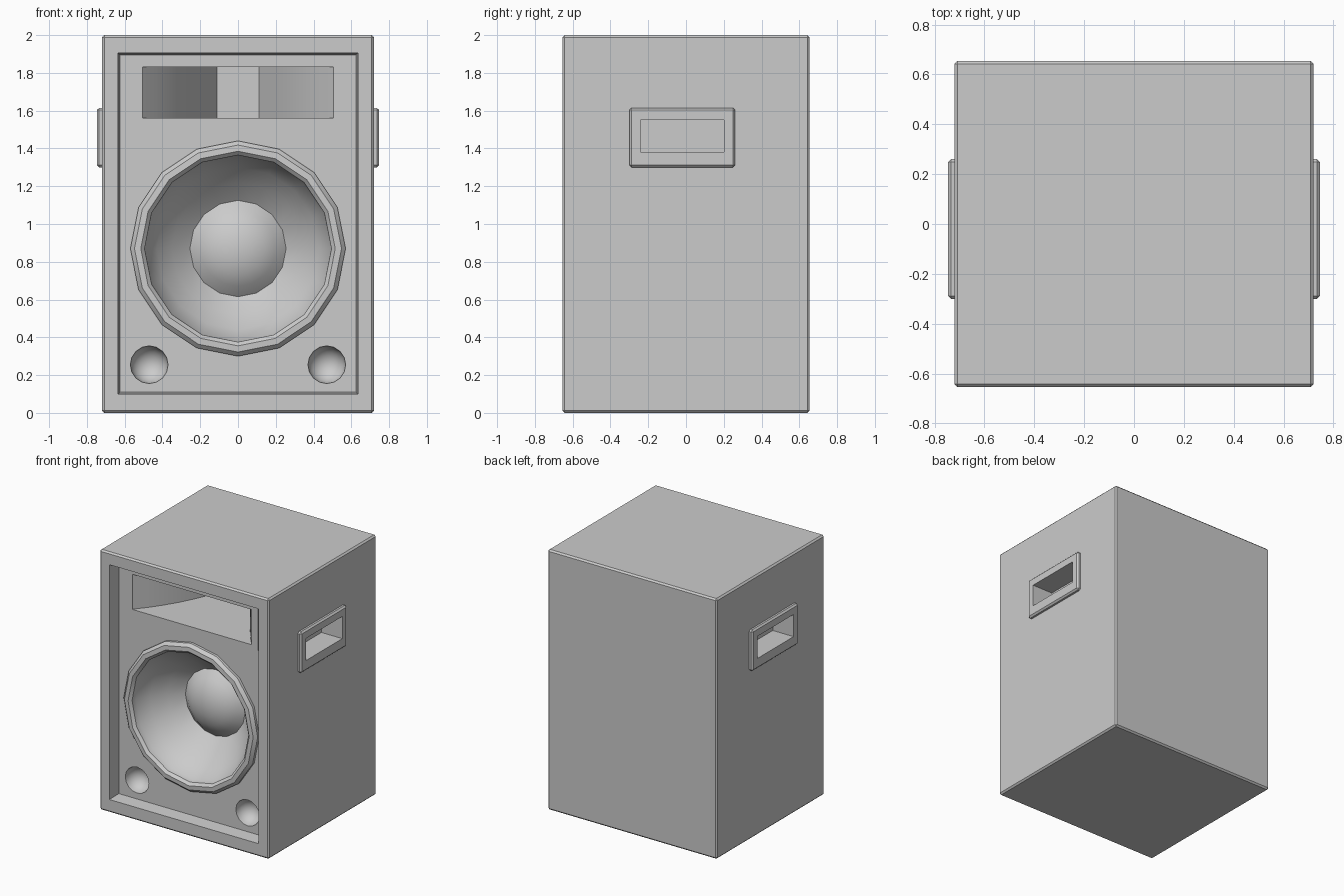
import bpy, bmesh, math
from mathutils import Matrix, Vector

if "Cube" in bpy.data.objects:
    bpy.data.objects.remove(bpy.data.objects["Cube"])

BAFFLE = -0.555  # y of the recessed front board


def finish(name, bm, angle=35):
    bmesh.ops.recalc_face_normals(bm, faces=bm.faces)
    me = bpy.data.meshes.new(name)
    bm.to_mesh(me)
    bm.free()
    ob = bpy.data.objects.new(name, me)
    bpy.context.collection.objects.link(ob)
    return ob


def box(name, lo, hi, bevel=0):
    lo, hi = Vector(lo), Vector(hi)
    bm = bmesh.new()
    bmesh.ops.create_cube(bm, size=1, matrix=Matrix.Translation((lo + hi) / 2)
                          @ Matrix.Diagonal((*(hi - lo), 1)))
    if bevel:
        bmesh.ops.bevel(bm, geom=bm.edges[:], offset=bevel, segments=1, affect='EDGES')
    return finish(name, bm)


def lathe(name, profile, x, z, steps=16):
    """Spin (radius, y) points round the y axis."""
    bm = bmesh.new()
    vs = [bm.verts.new((0, y, r)) for r, y in profile]
    es = [bm.edges.new(p) for p in zip(vs, vs[1:])]
    bmesh.ops.spin(bm, geom=vs + es, cent=(0, 0, 0), axis=(0, 1, 0),
                   angle=math.tau, steps=steps)
    bmesh.ops.remove_doubles(bm, verts=bm.verts[:], dist=1e-4)
    bmesh.ops.translate(bm, verts=bm.verts[:], vec=(x, 0, z))
    return finish(name, bm)


def prism(name, outline, z0, z1):
    bm = bmesh.new()
    f = bm.faces.new([bm.verts.new((x, y, z0)) for x, y in outline])
    ext = bmesh.ops.extrude_face_region(bm, geom=[f])['geom']
    bmesh.ops.translate(bm, vec=(0, 0, z1 - z0),
                        verts=[e for e in ext if isinstance(e, bmesh.types.BMVert)])
    return finish(name, bm)


def cut(target, cutter):
    m = target.modifiers.new("cut", 'BOOLEAN')
    m.operation, m.solver, m.object = 'DIFFERENCE', 'EXACT', cutter
    bpy.context.view_layer.objects.active = target
    bpy.ops.object.modifier_apply(modifier=m.name)


cutters = []

# Cabinet with slightly tapered front recess
cabinet = box("cabinet", (-0.72, -0.655, 0), (0.72, 0.655, 2), 0.012)
bm = bmesh.new()
bm.from_mesh(cabinet.data)
front = min(bm.faces, key=lambda f: f.calc_center_median().y)
bmesh.ops.inset_region(bm, faces=[front], thickness=0.07)


def set_rect(face, w, z0, z1, y):
    for v in face.verts:
        v.co = (math.copysign(w, v.co.x), y, z1 if v.co.z > 1 else z0)


set_rect(front, 0.635, 0.10, 1.905, -0.655)
back = bmesh.ops.extrude_discrete_faces(bm, faces=[front])['faces'][0]
set_rect(back, 0.625, 0.11, 1.895, BAFFLE)
bm.to_mesh(cabinet.data)
bm.free()

# Horn: thin mounting plate and flared throat
horn_plate = box("horn_plate", (-0.565, BAFFLE - 0.006, 1.53), (0.565, BAFFLE + 0.02, 1.865))
flare = [(0.515, -0.62), (0.505, BAFFLE), (0.435, -0.47), (0.37, -0.38), (0.305, -0.275),
         (0.25, -0.17), (0.20, -0.06), (0.155, 0.045), (0.11, 0.145)]
horn_cut = prism("horn_cutter", flare + [(-x, y) for x, y in reversed(flare)], 1.56, 1.83)
cut(cabinet, horn_cut)
cut(horn_plate, horn_cut)
cutters.append(horn_cut)

# Woofer opening
hole = lathe("woofer_cutter", [(0, -0.6), (0.5, -0.6), (0.5, -0.1), (0, -0.1)], 0, 0.87)
cut(cabinet, hole)
cutters.append(hole)

# Bowl-shaped bass ports
for s in (-1, 1):
    arc = [(0.1 * math.sin(a), BAFFLE + 0.1 * math.cos(a))
           for a in (math.pi / 2 * i / 6 for i in range(7))]
    port = lathe("port_cutter", arc + [(0.1, BAFFLE - 0.04), (0, BAFFLE - 0.04)], s * 0.47, 0.255)
    cut(cabinet, port)
    cutters.append(port)

# Side handles: raised frame and hand pocket
handles = []
for s, side in ((-1, "left"), (1, "right")):
    xs = sorted((s * 0.70, s * 0.747))
    frame = box(side + "_handle_frame", (xs[0], -0.30, 1.30), (xs[1], 0.26, 1.615), 0.012)
    xs = sorted((s * 0.57, s * 0.80))
    pocket = box("pocket_cutter", (xs[0], -0.24, 1.38), (xs[1], 0.20, 1.55))
    cut(cabinet, pocket)
    cut(frame, pocket)
    cutters.append(pocket)
    handles.append(frame)

# Woofer: basket, rounded surround ring, cone and dust cap
woofer = lathe("woofer", [
    (0, -0.17), (0.28, -0.17), (0.495, -0.5), (0.495, BAFFLE), (0.57, BAFFLE),
    (0.57, -0.575), (0.548, -0.598), (0.515, -0.60), (0.495, -0.58), (0.49, -0.54),
    (0.43, -0.45), (0.35, -0.355), (0.255, -0.275),
    (0.20, -0.325), (0.14, -0.36), (0.07, -0.38), (0, -0.386)], 0, 0.87)

for c in cutters:
    bpy.data.objects.remove(c)

# Smooth curved areas, keep hard edges
bpy.ops.object.select_all(action='DESELECT')
for ob in [cabinet, horn_plate, woofer] + handles:
    ob.select_set(True)
bpy.context.view_layer.objects.active = cabinet
bpy.ops.object.shade_smooth_by_angle(angle=math.radians(35))
